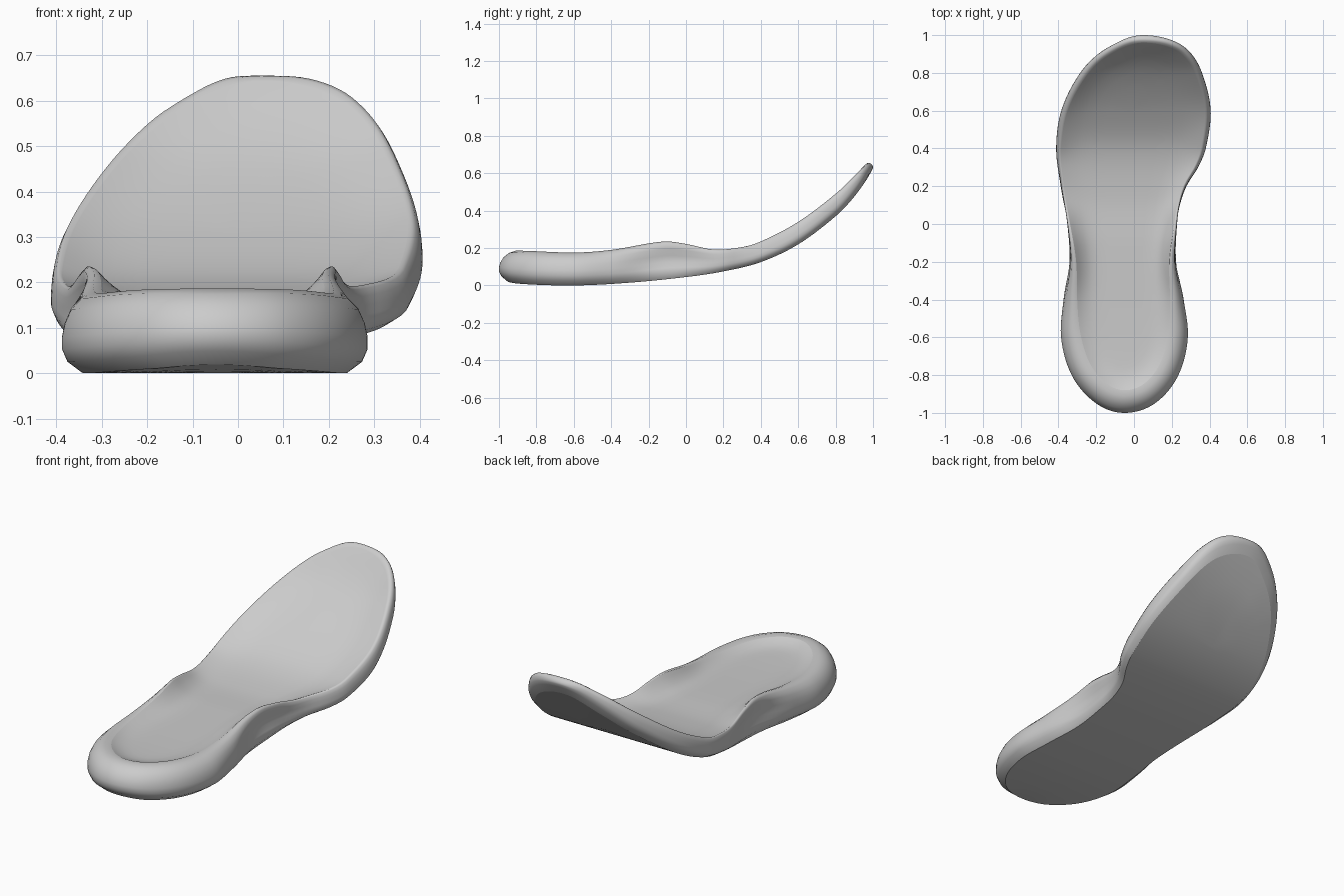
import bpy, bmesh, math
from mathutils import Vector

cube = bpy.data.objects.get("Cube")
if cube:
    bpy.data.objects.remove(cube)


def curve(keys):
    """Return a smooth function passing through (position, value) keys."""
    def slope(i):
        a, b = max(i - 1, 0), min(i + 1, len(keys) - 1)
        return (keys[b][1] - keys[a][1]) / (keys[b][0] - keys[a][0])

    def evaluate(p):
        p = min(max(p, keys[0][0]), keys[-1][0])
        i = 0
        while i < len(keys) - 2 and p > keys[i + 1][0]:
            i += 1
        (p0, v0), (p1, v1) = keys[i], keys[i + 1]
        d = p1 - p0
        t = (p - p0) / d
        u = 1 - t
        return (v0 * (1 + 2 * t) * u * u + d * slope(i) * t * u * u
                + v1 * t * t * (3 - 2 * t) - d * slope(i + 1) * t * t * u)
    return evaluate


def angle(y):
    return math.acos(max(-1, min(1, -y)))


def side(keys):
    return curve([(angle(y), x) for y, x in keys])


# Outline of each side, heel to toe
left_side = side([(-1, -.05), (-.95, .11), (-.8, .235), (-.6, .285), (-.4, .265), (-.2, .236),
                  (0, .24), (.1, .25), (.2, .28), (.3, .34), (.4, .38), (.6, .406),
                  (.8, .36), (.9, .305), (.96, .23), (1, .05)])
right_side = side([(-1, -.05), (-.95, -.2), (-.8, -.33), (-.6, -.386), (-.4, -.375),
                   (-.2, -.355), (0, -.365), (.2, -.39), (.4, -.412), (.6, -.385),
                   (.8, -.285), (.9, -.19), (.96, -.09), (1, .05)])

# Heights along the length: underside, rim and foot bed
underside = curve([(-1, .03), (-.9, .01), (-.6, 0), (-.3, .015), (0, .045), (.2, .075),
                   (.4, .125), (.6, .22), (.8, .37), (.9, .475), (1, .615)])
rim = curve([(-1, .18), (-.9, .186), (-.6, .176), (-.4, .19), (-.12, .235), (0, .222),
             (.15, .192), (.3, .205), (.4, .235), (.6, .34), (.8, .49), (.9, .585), (.97, .655), (1, .66)])
bed = curve([(-1, .16), (-.6, .15), (-.1, .157), (.15, .16), (.4, .205),
             (.6, .31), (.8, .46), (.9, .56), (.97, .645), (1, .66)])
rim_width = curve([(-1, .12), (-.6, .105), (-.4, .075), (0, .027), (.2, .02), (.5, .03), (1, .04)])

# Wall section: inset as a share of the rim width, height share, extra undercut
WALL = [(.2, 0, .025), (.06, .14, .006), (0, .3, 0), (0, .45, 0), (.06, .62, 0),
        (.2, .8, 0), (.45, .94, 0), (.75, 1, 0), (1, .98, 0)]
HALF = 110
COUNT = 2 * HALF


def outline(i):
    i %= COUNT
    if i <= HALF:
        a, edge = math.pi * i / HALF, left_side
    else:
        a, edge = math.pi * (COUNT - i) / HALF, right_side
    return Vector((edge(a), -math.cos(a)))


def inset(i, amount):
    t = (outline(i + 1) - outline(i - 1)).normalized()
    return outline(i) + Vector((-t.y, t.x)) * amount


def spine(i):
    y = min(max(outline(i).y, -.62), .6)
    return Vector((.02 * y - .03, y))


def wall_ring(share, height, undercut):
    ring = []
    for i in range(COUNT):
        y = outline(i).y
        waist = math.exp(-((y + .1) / .2) ** 2)
        hollow = .03 * waist * math.sin(math.pi * height) ** 2
        p = inset(i, rim_width(y) * share + undercut + hollow)
        low = underside(p.y)
        ring.append((p.x, p.y, low + (rim(p.y) - low) * height))
    return ring


def inner_ring(t, share, extra, height):
    ring = []
    for i in range(COUNT):
        p = inset(i, rim_width(outline(i).y) * share + extra).lerp(spine(i), t)
        ring.append((p.x, p.y, height(p.y, t)))
    return ring


def bed_height(y, t):
    s = min(t / .45, 1)
    edge = underside(y) + (rim(y) - underside(y)) * .98
    return edge + (bed(y) - edge) * s * (2 - s)


# Stack rings from the middle of the underside, up the wall, to the middle of the bed
bottom = WALL[0]
rings = [inner_ring(t, bottom[0], bottom[2], lambda y, t: underside(y)) for t in (1, .75, .5, .25)]
bottom_ring = len(rings)
rings += [wall_ring(*section) for section in WALL]
crease_ring = len(rings) - 1
rings += [inner_ring(t, 1, 0, bed_height) for t in (.06, .12, .2, .3, .45, .65, .85, 1)]

bm = bmesh.new()
verts = [[bm.verts.new(p) for p in ring] for ring in rings]
for lower, upper in zip(verts, verts[1:]):
    for i in range(COUNT):
        j = (i + 1) % COUNT
        bm.faces.new((lower[i], lower[j], upper[j], upper[i])).smooth = True

# Keep the ground edge and the foot bed crease sharp
for r in (bottom_ring, crease_ring):
    for i in range(COUNT):
        bm.edges.get((verts[r][i], verts[r][i - 1])).smooth = False
bmesh.ops.remove_doubles(bm, verts=bm.verts, dist=.00005)
bmesh.ops.recalc_face_normals(bm, faces=bm.faces)
mesh = bpy.data.meshes.new("shoe_sole")
bm.to_mesh(mesh)
bm.free()

sole = bpy.data.objects.new("shoe_sole", mesh)
bpy.context.collection.objects.link(sole)

grey = bpy.data.materials.new("light grey")
grey.use_nodes = True
grey.diffuse_color = (.6, .6, .6, 1)
grey.node_tree.nodes["Principled BSDF"].inputs["Base Color"].default_value = (.6, .6, .6, 1)
mesh.materials.append(grey)
